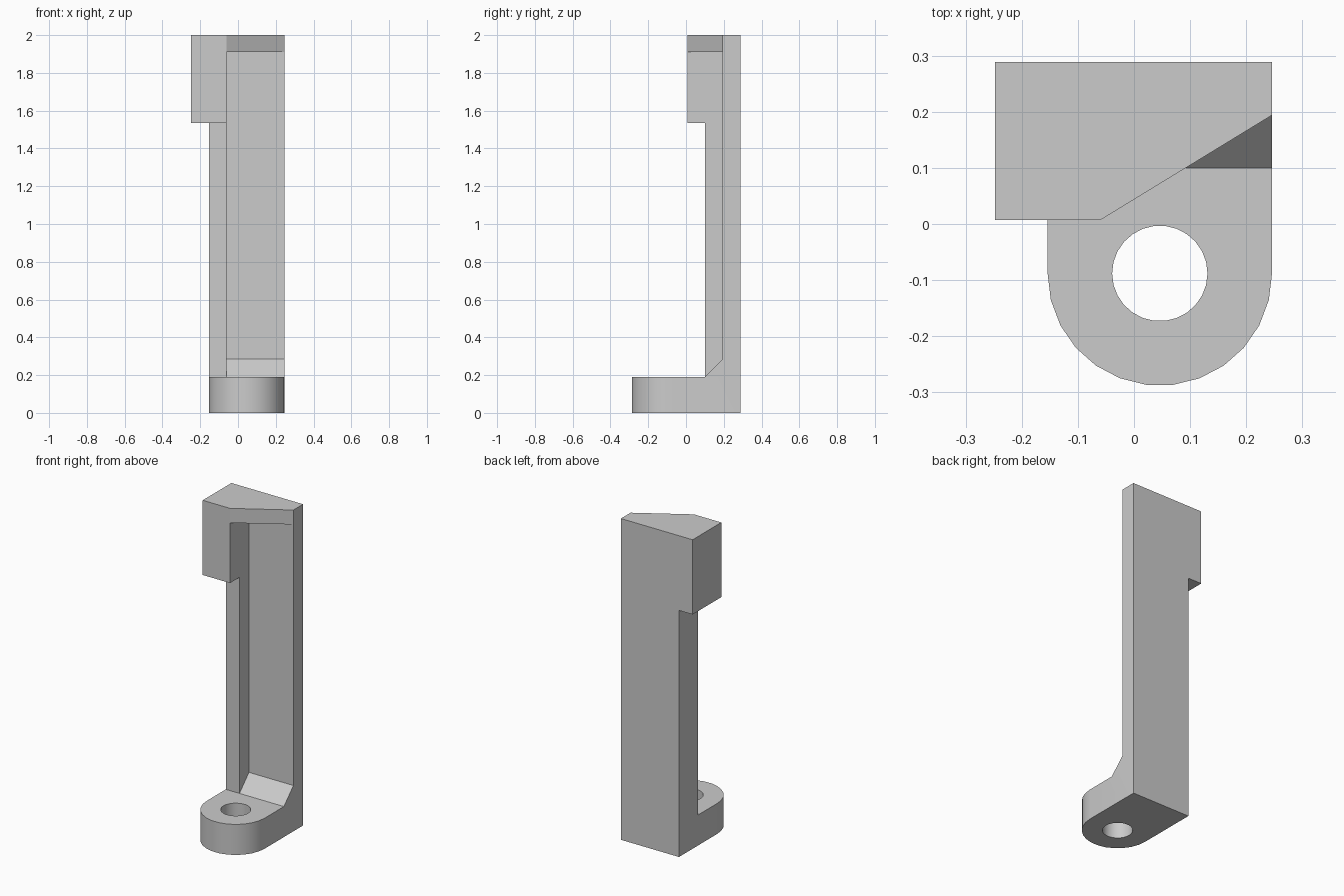
import bpy, bmesh, math
from mathutils import Vector

cube = bpy.data.objects.get("Cube")
if cube:
    bpy.data.objects.remove(cube, do_unlink=True)

grey = bpy.data.materials.new("light_grey")
grey.use_nodes = True
grey.diffuse_color = (0.6, 0.6, 0.6, 1)
grey.node_tree.nodes["Principled BSDF"].inputs["Base Color"].default_value = (0.6, 0.6, 0.6, 1)

# Main dimensions
LEFT, RIGHT, STEP = -0.154, 0.246, -0.06
BACK, WEB, RIB, HEAD = 0.289, 0.194, 0.1, 0.007
FOOT_TOP, HEAD_BOTTOM, CAP_BOTTOM, TOP = 0.19, 1.535, 1.91, 2.0
CX, CY, R, HOLE_R = 0.046, -0.088, 0.2, 0.085


def prism(name, points, offset):
    """Extrude a closed planar outline along an offset."""
    bm = bmesh.new()
    face = bm.faces.new([bm.verts.new(p) for p in points])
    ext = bmesh.ops.extrude_face_region(bm, geom=[face])
    moved = [v for v in ext["geom"] if isinstance(v, bmesh.types.BMVert)]
    bmesh.ops.translate(bm, vec=Vector(offset), verts=moved)
    bmesh.ops.recalc_face_normals(bm, faces=bm.faces)
    mesh = bpy.data.meshes.new(name)
    bm.to_mesh(mesh)
    bm.free()
    mesh.materials.append(grey)
    obj = bpy.data.objects.new(name, mesh)
    bpy.context.collection.objects.link(obj)
    return obj


def upright(name, outline, bottom, top):
    return prism(name, [(x, y, bottom) for x, y in outline], (0, 0, top - bottom))


def arc(radius, start, end, steps):
    return [(CX + radius * math.cos(start + (end - start) * i / steps),
             CY + radius * math.sin(start + (end - start) * i / steps))
            for i in range(steps + 1)]


def combine(target, other, operation):
    mod = target.modifiers.new(operation.lower(), 'BOOLEAN')
    mod.operation, mod.object, mod.solver = operation, other, 'EXACT'
    bpy.context.view_layer.objects.active = target
    bpy.ops.object.modifier_apply(modifier=mod.name)
    bpy.data.objects.remove(other, do_unlink=True)


# Foot with a rounded front
bracket = upright("bracket", arc(R, math.pi, 2 * math.pi, 13)
                  + [(RIGHT, BACK), (LEFT, BACK)], 0, FOOT_TOP)

# Upright post: thick rib on one side, thin web on the other
post = upright("post", [(LEFT, RIB), (STEP, RIB), (STEP, WEB), (RIGHT, WEB),
                        (RIGHT, BACK), (LEFT, BACK)], 0, TOP)

# Sloped fillet between foot and web
fillet = prism("fillet", [(STEP, RIB, FOOT_TOP), (STEP, WEB, FOOT_TOP + 0.095),
                          (STEP, BACK, FOOT_TOP + 0.095), (STEP, BACK, 0),
                          (STEP, RIB, 0)], (RIGHT - STEP, 0, 0))

# Overhanging head block and slanted cap plate
head = upright("head", [(-0.248, HEAD), (STEP, HEAD), (STEP, BACK), (-0.248, BACK)],
               HEAD_BOTTOM, TOP)
cap = upright("cap", [(-0.248, HEAD), (STEP, HEAD), (RIGHT, WEB),
                      (RIGHT, BACK), (-0.248, BACK)], CAP_BOTTOM, TOP)

for part in (post, fillet, head, cap):
    combine(bracket, part, 'UNION')

# Bolt hole through the foot
drill = upright("drill", arc(HOLE_R, 0, 2 * math.pi, 26)[:-1], -0.1, FOOT_TOP + 0.1)
combine(bracket, drill, 'DIFFERENCE')

# Merge flat regions and shade the curves smoothly
bm = bmesh.new()
bm.from_mesh(bracket.data)
bmesh.ops.remove_doubles(bm, verts=bm.verts, dist=0.0001)
bmesh.ops.dissolve_limit(bm, angle_limit=0.01, verts=bm.verts, edges=bm.edges)
bm.to_mesh(bracket.data)
bm.free()

bpy.ops.object.select_all(action='DESELECT')
bracket.select_set(True)
bpy.context.view_layer.objects.active = bracket
bpy.ops.object.shade_smooth_by_angle(angle=math.radians(30))
